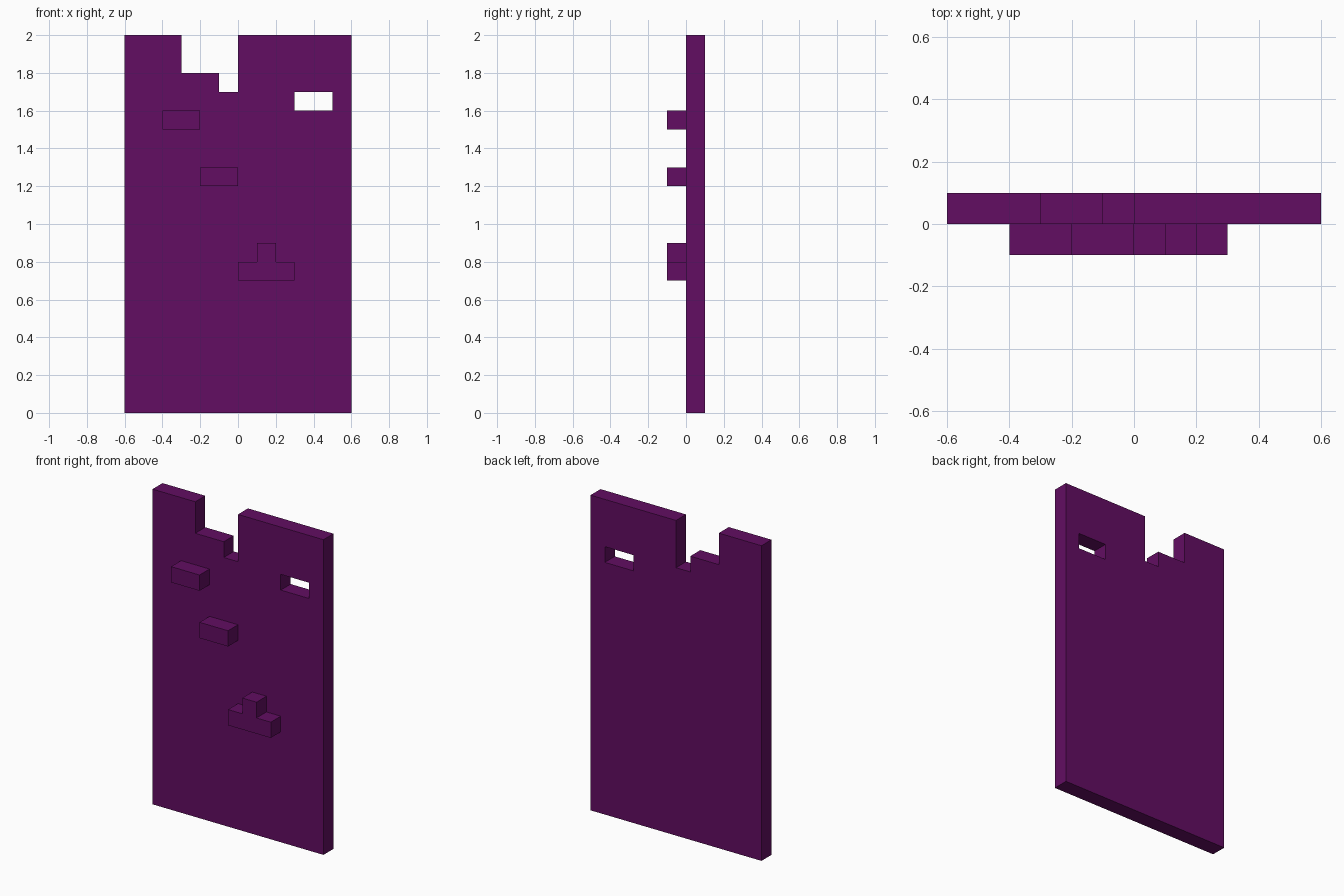
import bpy, math

if "Cube" in bpy.data.objects:
    bpy.data.objects.remove(bpy.data.objects["Cube"])

purple = bpy.data.materials.new("dark purple")
purple.diffuse_color = (0.122, 0.004, 0.122, 1.0)
purple.use_nodes = True
purple.node_tree.nodes["Principled BSDF"].inputs["Base Color"].default_value = purple.diffuse_color


def rect(x0, x1, z0, z1):
    return [(x0, z0), (x1, z0), (x1, z1), (x0, z1)]


def slab(name, loops, y0, y1):
    """Extrude front-view (x, z) outlines from y0 to y1; inner loops become holes."""
    curve = bpy.data.curves.new(name, 'CURVE')
    curve.dimensions = '2D'
    curve.fill_mode = 'BOTH'
    curve.extrude = (y1 - y0) / 2
    for pts in loops:
        spline = curve.splines.new('POLY')
        spline.points.add(len(pts) - 1)
        for point, (x, z) in zip(spline.points, pts):
            point.co = (x, z, 0, 1)
        spline.use_cyclic_u = True
        spline.use_smooth = False
    curve.materials.append(purple)
    obj = bpy.data.objects.new(name, curve)
    obj.rotation_euler.x = math.pi / 2
    obj.location.y = (y0 + y1) / 2
    bpy.context.collection.objects.link(obj)
    return obj


# Wall panel with broken, stepped top edge and a missing brick
outline = [(-0.6, 0), (0.6, 0), (0.6, 2), (0, 2), (0, 1.7), (-0.1, 1.7),
           (-0.1, 1.8), (-0.3, 1.8), (-0.3, 2), (-0.6, 2)]
slab("wall", [outline, rect(0.3, 0.5, 1.6, 1.7)], 0, 0.1)

# Bricks standing out of the front
slab("upper_brick", [rect(-0.4, -0.2, 1.5, 1.6)], -0.1, 0)
slab("middle_brick", [rect(-0.2, 0, 1.2, 1.3)], -0.1, 0)
slab("stepped_brick", [[(0, 0.7), (0.3, 0.7), (0.3, 0.8), (0.2, 0.8), (0.2, 0.9),
                        (0.1, 0.9), (0.1, 0.8), (0, 0.8)]], -0.1, 0)
